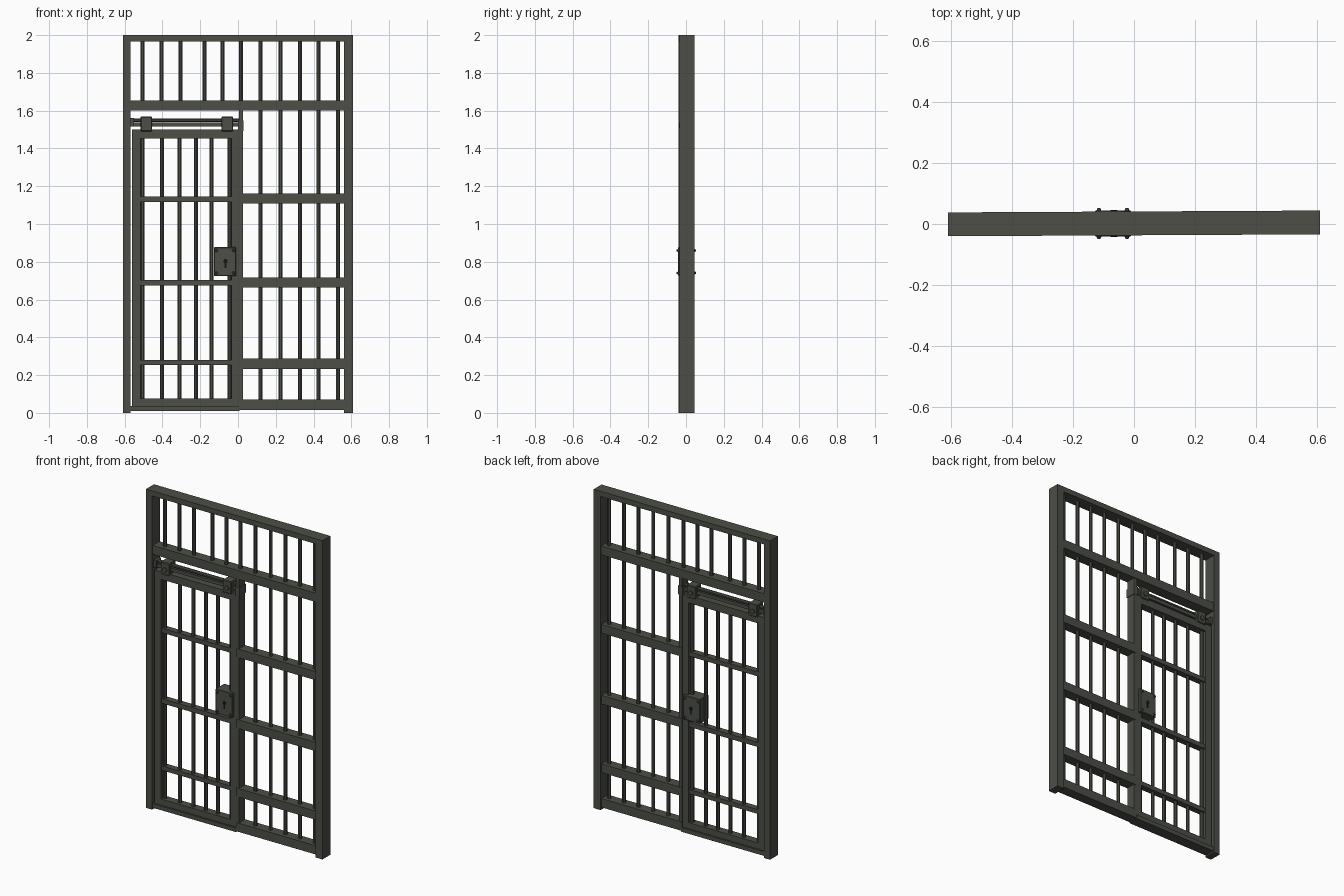
import bpy, bmesh, math
from mathutils import Matrix, Vector

if "Cube" in bpy.data.objects:
    bpy.data.objects.remove(bpy.data.objects["Cube"])


def material(name, rgb):
    m = bpy.data.materials.new(name)
    m.diffuse_color = (*rgb, 1)
    m.use_nodes = True
    m.node_tree.nodes["Principled BSDF"].inputs["Base Color"].default_value = m.diffuse_color
    return m


iron = material("dark_iron", (0.072, 0.077, 0.062))
black = material("keyhole_black", (0.008, 0.008, 0.008))


def finish(name, bm, mat):
    # the whole gate stands very slightly askew in plan
    for v in bm.verts:
        v.co.y += 0.005 * v.co.x + 0.002
    bmesh.ops.recalc_face_normals(bm, faces=bm.faces)
    me = bpy.data.meshes.new(name)
    bm.to_mesh(me)
    bm.free()
    me.materials.append(mat)
    ob = bpy.data.objects.new(name, me)
    bpy.context.collection.objects.link(ob)
    return ob


def box(name, x0, x1, z0, z1, y0, y1, mat=iron, bevel=0.0):
    bm = bmesh.new()
    size = Matrix.Diagonal((x1 - x0, y1 - y0, z1 - z0, 1))
    pos = Matrix.Translation(((x0 + x1) / 2, (y0 + y1) / 2, (z0 + z1) / 2))
    bmesh.ops.create_cube(bm, size=1, matrix=pos @ size)
    if bevel:
        bmesh.ops.bevel(bm, geom=bm.edges[:], offset=bevel, segments=1, affect='EDGES')
    return finish(name, bm, mat)


def rod(name, a, b, r, sides=8, mat=iron, r2=None):
    a, b = Vector(a), Vector(b)
    d = b - a
    bm = bmesh.new()
    rot = d.to_track_quat('Z', 'Y').to_matrix().to_4x4()
    spin = Matrix.Rotation(math.pi / sides, 4, 'Z')
    bmesh.ops.create_cone(bm, cap_ends=True, segments=sides, radius1=r,
                          radius2=r if r2 is None else r2, depth=d.length,
                          matrix=Matrix.Translation((a + b) / 2) @ rot @ spin)
    return finish(name, bm, mat)


# outer frame
D = 0.039
box("left_post", -0.61, -0.568, 0, 2, -D, D)
box("right_post", 0.562, 0.61, 0, 2, -D, D)
box("top_beam", -0.568, 0.562, 1.967, 2, -D, D)
box("header_beam", -0.568, 0.562, 1.60, 1.655, -0.034, 0.034)
box("middle_post", 0.004, 0.026, 0.015, 1.60, -0.03, 0.03)
box("door_sill", -0.568, 0.008, 0.01, 0.036, -0.034, 0.034)

# fixed panel on the right
for i, (z0, z1) in enumerate([(0.015, 0.07), (0.233, 0.287), (0.663, 0.718), (1.108, 1.162)]):
    box(f"panel_rail_{i}", 0.008, 0.562, z0, z1, -0.032, 0.032)
panel_x = [0.12, 0.225, 0.327, 0.427, 0.53]
for i, x in enumerate(panel_x):
    rod(f"panel_bar_{i}", (x, 0, 0.03), (x, 0, 1.62), 0.0115)

# transom bars over the header
for i, x in enumerate([-0.506, -0.405, -0.305, -0.178, -0.082, 0.015] + panel_x):
    rod(f"transom_bar_{i}", (x, 0, 1.64), (x, 0, 1.98), 0.0115)

# sliding door
W = 0.025
box("door_left_stile", -0.562, -0.517, 0.037, 1.50, -W, W)
box("door_right_stile", -0.035, 0.007, 0.037, 1.50, -W, W)
box("door_top_rail", -0.517, -0.035, 1.453, 1.50, -W, W)
box("door_bottom_rail", -0.517, -0.035, 0.037, 0.075, -W, W)
for i, (z0, z1) in enumerate([(0.254, 0.281), (0.674, 0.703), (1.117, 1.145)]):
    box(f"door_crossbar_{i}", -0.517, -0.035, z0, z1, -0.02, 0.02)
for i, x in enumerate([-0.506, -0.403, -0.31, -0.223, -0.14, -0.046]):
    rod(f"door_bar_{i}", (x, 0, 0.06), (x, 0, 1.47), 0.0115)

# overhead track and hangers
box("track_rail", -0.568, 0.008, 1.517, 1.538, -0.016, 0.016)
rod("track_rod", (-0.568, 0, 1.549), (0.02, 0, 1.549), 0.011)
box("track_left_bracket", -0.57, -0.55, 1.515, 1.56, -0.025, 0.025)
box("track_right_bracket", 0.0, 0.03, 1.493, 1.548, -0.032, 0.032)
for i, x in enumerate([-0.485, -0.057]):
    box(f"hanger_{i}", x - 0.031, x + 0.031, 1.49, 1.568, -0.031, 0.031, bevel=0.004)
    rod(f"hanger_axle_{i}", (x, -0.038, 1.523), (x, 0.038, 1.523), 0.015)

# lock box, with rivets and keyhole on both faces
box("lock_box", -0.128, -0.01, 0.724, 0.877, -0.043, 0.043, bevel=0.003)
for s, side in ((-1, "front"), (1, "back")):
    for i, (x, z) in enumerate([(-0.115, 0.741), (-0.023, 0.741), (-0.115, 0.86), (-0.023, 0.86)]):
        rod(f"lock_rivet_{side}_{i}", (x, s * 0.042, z), (x, s * 0.051, z), 0.009, 8, iron, 0.005)
    rod(f"keyhole_top_{side}", (-0.066, s * 0.042, 0.803), (-0.066, s * 0.0445, 0.803), 0.012, 12, black)
    y = sorted((s * 0.042, s * 0.0445))
    box(f"keyhole_slot_{side}", -0.071, -0.061, 0.767, 0.80, y[0], y[1], black)
